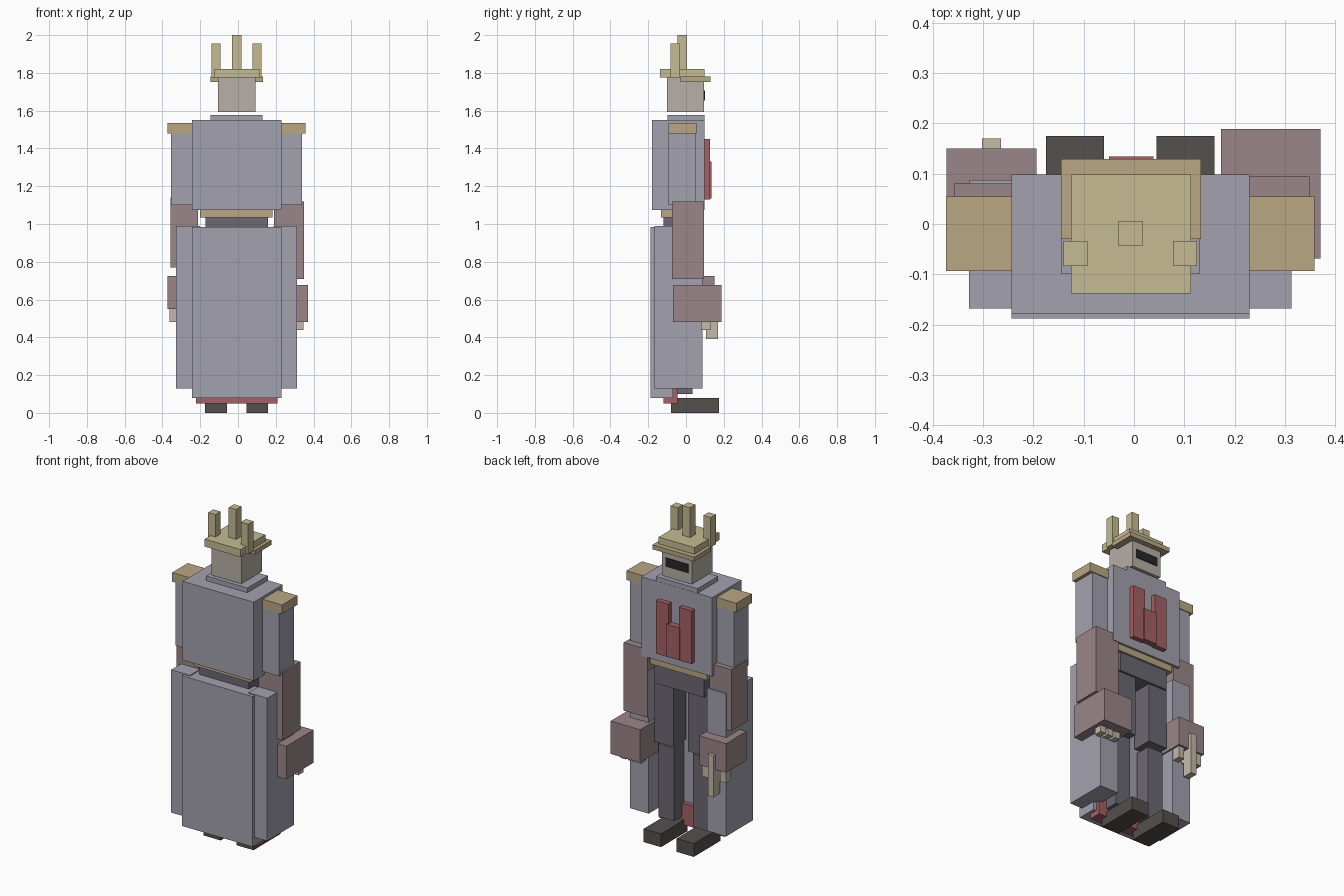
import bpy


def material(name, rgb):
    m = bpy.data.materials.new(name)
    m.diffuse_color = (*rgb, 1)
    return m


CLOTH = material("cloth", (0.37, 0.36, 0.43))
DARK_CLOTH = material("dark_cloth", (0.15, 0.14, 0.17))
RED = material("red", (0.38, 0.12, 0.13))
GLOVE = material("glove", (0.33, 0.24, 0.25))
GOLD = material("gold", (0.56, 0.50, 0.29))
BRONZE = material("bronze", (0.49, 0.39, 0.23))
SKIN = material("skin", (0.48, 0.43, 0.39))
BONE = material("bone", (0.55, 0.49, 0.40))
BLACK = material("black", (0.02, 0.02, 0.025))
BOOT = material("boot", (0.09, 0.08, 0.075))


def box(name, x, y, z, mat):
    """Box from (min, max) ranges on each axis."""
    bpy.ops.mesh.primitive_cube_add(size=1, location=[sum(r) / 2 for r in (x, y, z)])
    ob = bpy.context.object
    ob.name = ob.data.name = name
    ob.scale = [r[1] - r[0] for r in (x, y, z)]
    bpy.ops.object.transform_apply(location=False, rotation=False, scale=True)
    ob.data.materials.append(mat)
    return ob


MID = -0.0075  # the body's own centre line


def pair(name, x, y, z, mat):
    """The same box on both sides of the body; x is measured from its centre line."""
    box(name + "_right", (MID + x[0], MID + x[1]), y, z, mat)
    box(name + "_left", (MID - x[1], MID - x[0]), y, z, mat)


# Legs and boots
pair("boot", (0.052, 0.167), (-0.08, 0.175), (0, 0.08), BOOT)
pair("shin", (0.064, 0.165), (-0.06, 0.035), (0.1, 0.54), DARK_CLOTH)
pair("thigh", (0.048, 0.175), (-0.06, 0.06), (0.56, 0.93), DARK_CLOTH)
box("pelvis", (-0.172, 0.158), (-0.12, 0.073), (0.92, 1.035), DARK_CLOTH)
box("belt", (-0.2, 0.182), (-0.133, 0.085), (1.035, 1.075), BRONZE)

# Cape
box("cape_back", (-0.243, 0.229), (-0.188, -0.07), (0.08, 0.985), CLOTH)
pair("cape_side", (0.195, 0.32), (-0.168, 0.087), (0.13, 0.99), CLOTH)
box("cape_lining", (-0.223, 0.21), (-0.12, -0.045), (0.05, 0.18), RED)

# Torso, collar and chest plates
box("torso", (-0.243, 0.229), (-0.179, 0.098), (1.075, 1.55), CLOTH)
box("collar", (-0.145, 0.131), (-0.098, 0.097), (1.55, 1.578), CLOTH)
pair("chest_plate", (0.035, 0.118), (0.09, 0.127), (1.13, 1.45), RED)
box("chest_plate_centre", (-0.05, 0.039), (0.09, 0.134), (1.135, 1.33), RED)

# Arms
pair("shoulder_pad", (0.22, 0.366), (-0.093, 0.055), (1.48, 1.535), BRONZE)
pair("upper_arm", (0.22, 0.346), (-0.092, 0.05), (1.1, 1.48), CLOTH)
box("forearm_right", (0.19, 0.349), (-0.074, 0.094), (0.71, 1.12), GLOVE)
box("forearm_left", (-0.358, -0.213), (-0.074, 0.08), (0.77, 1.14), GLOVE)
box("hand_right", (0.173, 0.37), (-0.069, 0.189), (0.48, 0.678), GLOVE)
box("hand_left", (-0.372, -0.194), (-0.045, 0.15), (0.55, 0.725), GLOVE)

# Fingers
for i in range(3):
    x = 0.31 - i * 0.05
    box(f"finger_right_{i}", (x, x + 0.036), (0.08, 0.13), (0.44, 0.5), BONE)
    x = -0.362 + i * 0.06
    box(f"finger_left_{i}", (x, x + 0.038), (0.09, 0.138), (0.48, 0.57), BONE)
box("thumb_left", (-0.302, -0.264), (0.107, 0.17), (0.39, 0.64), BONE)

# Head and visor
box("head", (-0.107, 0.092), (-0.1, 0.096), (1.593, 1.775), SKIN)
box("visor", (-0.083, 0.068), (0.09, 0.1), (1.655, 1.708), BLACK)

# Crown
box("crown_brim", (-0.145, 0.133), (-0.03, 0.129), (1.753, 1.78), BRONZE)
box("crown_band", (-0.125, 0.113), (-0.138, 0.098), (1.775, 1.82), GOLD)
box("crown_spike_centre", (-0.031, 0.018), (-0.044, 0.006), (1.81, 2.0), GOLD)
pair("crown_spike", (0.085, 0.133), (-0.083, -0.034), (1.775, 1.955), GOLD)
